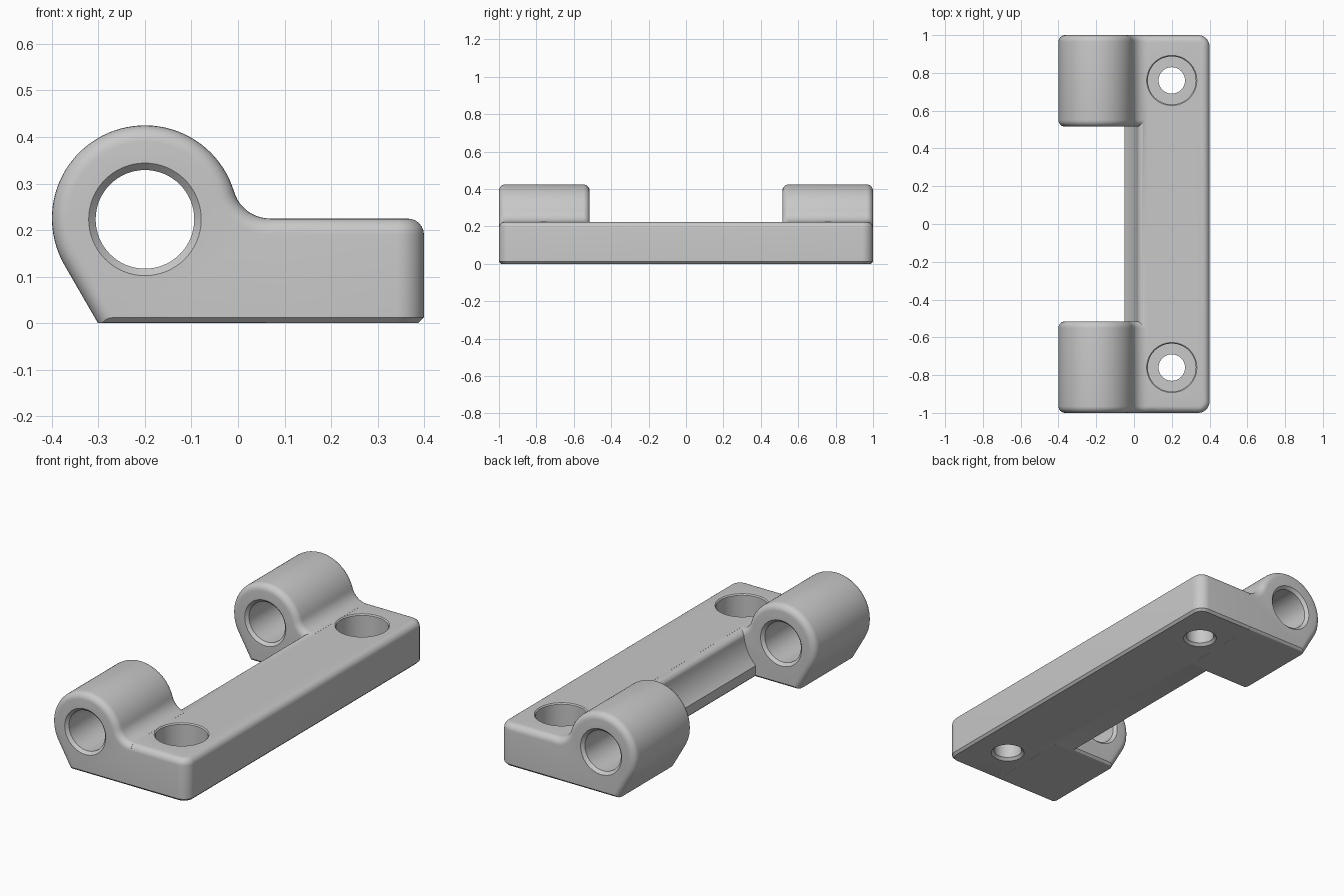
import bpy, bmesh, math
from math import cos, sin, pi, sqrt, atan2, asin, acos
from mathutils import Matrix

if "Cube" in bpy.data.objects:
    bpy.data.objects.remove(bpy.data.objects["Cube"])

CX, CZ, R = -0.2, 0.225, 0.2      # barrel axis and radius
TOP, CH, RIM = 0.225, 0.012, 0.035  # plate top, bottom chamfer, edge rounding
FIL = 0.08                        # fillet between barrel and plate
XF = CX + sqrt((R + FIL) ** 2 - FIL ** 2)
GAP = 0.0003                      # keeps joined faces from coinciding
N = 6                             # steps per rounded edge

steel = bpy.data.materials.new("grey_metal")
steel.diffuse_color = (0.58, 0.58, 0.58, 1)
steel.use_nodes = True
steel.node_tree.nodes["Principled BSDF"].inputs["Base Color"].default_value = steel.diffuse_color


def arc(cx, cy, r, a, b, n):
    return [(cx + r * cos(a + (b - a) * i / n), cy + r * sin(a + (b - a) * i / n))
            for i in range(n + 1)]


def loft(name, rings):
    """Skin equal-length closed rings and cap both ends."""
    bm = bmesh.new()
    rows = [[bm.verts.new(p) for p in ring] for ring in rings]
    for a, b in zip(rows, rows[1:]):
        for i in range(len(a)):
            j = (i + 1) % len(a)
            bm.faces.new((a[i], a[j], b[j], b[i]))
    bm.faces.new(rows[0])
    bm.faces.new(rows[-1])
    bmesh.ops.recalc_face_normals(bm, faces=bm.faces)
    me = bpy.data.meshes.new(name)
    bm.to_mesh(me)
    bm.free()
    ob = bpy.data.objects.new(name, me)
    bpy.context.collection.objects.link(ob)
    me.materials.append(steel)
    return ob


def lathe(name, profile, matrix, n=64):
    """Solid of revolution from (radius, height) pairs."""
    ob = loft(name, [[(x, y, h) for x, y in arc(0, 0, r, 0, 2 * pi, n)[:-1]]
                     for r, h in profile])
    ob.data.transform(matrix)
    return ob


def combine(target, other, operation):
    mod = target.modifiers.new("join", "BOOLEAN")
    mod.operation, mod.solver, mod.object = operation, "EXACT", other
    other.hide_render = True
    bpy.context.view_layer.objects.active = target
    bpy.ops.object.modifier_apply(modifier=mod.name)
    bpy.data.objects.remove(other, do_unlink=True)


# Base plate: rounded plan outline stacked in z
def plate_ring(z, e):
    x, y, r = 0.4 - e, 1 - e, 0.06 - e
    pts = ([(0.06, -y)] + arc(x - r, -y + r, r, -pi / 2, 0, 10)
           + arc(x - r, y - r, r, 0, pi / 2, 10) + [(0.06, y)])
    return [(px, py, z) for px, py in pts]


layers = [(GAP, CH + GAP), (CH + GAP, GAP)]
for i in range(N + 1):
    t = pi / 2 * i / N
    layers.append((TOP - GAP - RIM + RIM * sin(t), GAP + RIM - RIM * cos(t)))
body = loft("hinge_bracket", [plate_ring(*l) for l in layers])

# Clearance strip: hollowed wall between the barrels with a rounded lip
R2, LIP, top = 0.22, 0.03, TOP - 2 * GAP
lx = CX + sqrt((R2 + LIP) ** 2 - LIP ** 2)
b = asin(LIP / (R2 + LIP))
section = ([(-0.05 + CH, 2 * GAP), (-0.05, CH)]
           + arc(CX, top, R2, -acos(0.15 / R2), -b, 12)
           + arc(lx, top - LIP, LIP, pi - b, pi / 2, 8)[1:]
           + [(0.1, top), (0.1, 2 * GAP)])
strip = loft("clearance_strip", [[(x, y, z) for x, z in section] for y in (-0.6, 0.6)])
combine(body, strip, "UNION")


# Barrels: profile inset towards both end faces
def barrel_ring(y, e, low):
    a = atan2(FIL, XF - CX)
    left = CX - ((R - e) + 0.5 * (low - CZ)) / (sqrt(3) / 2)
    pts = ([(left, low)] + arc(CX, CZ, R - e, pi * 7 / 6, a, 48)
           + arc(XF, TOP + FIL, FIL + e, pi + a, pi * 1.5, 12)[1:] + [(XF, low)])
    return [(x, y, z) for x, z in pts]


rim = []
for i in range(N + 1):
    t = pi / 2 * i / N
    d = RIM - RIM * cos(t)
    rim.append((d, RIM - RIM * sin(t), max(0, CH - d)))
for s in (-1, 1):
    rings = [barrel_ring(s * (0.515 + d), e, c) for d, e, c in rim]
    rings += [barrel_ring(s * (1 - d), e, c) for d, e, c in reversed(rim)]
    combine(body, loft("barrel", rings), "UNION")

for s in (-1, 1):
    # Pin bore with chamfered mouths
    bore = [(0.131, 0.505), (0.121, 0.515), (0.106, 0.53),
            (0.106, 0.985), (0.121, 1.0), (0.131, 1.01)]
    turn = Matrix.Translation((CX, 0, CZ - 0.002)) @ Matrix.Rotation(-s * pi / 2, 4, "X")
    combine(body, lathe("pin_bore", bore, turn), "DIFFERENCE")
    # Counterbored screw hole
    screw = [(0.094, -0.01), (0.084, 0), (0.07, 0.014), (0.07, 0.095),
             (0.127, 0.095), (0.127, 0.219), (0.133, 0.225), (0.143, 0.235)]
    combine(body, lathe("screw_hole", screw, Matrix.Translation((0.2, s * 0.76, 0))),
            "DIFFERENCE")

# Smooth shading with crisp edges
bpy.ops.object.select_all(action="DESELECT")
body.select_set(True)
bpy.context.view_layer.objects.active = body
bpy.ops.object.shade_smooth_by_angle(angle=math.radians(30))
